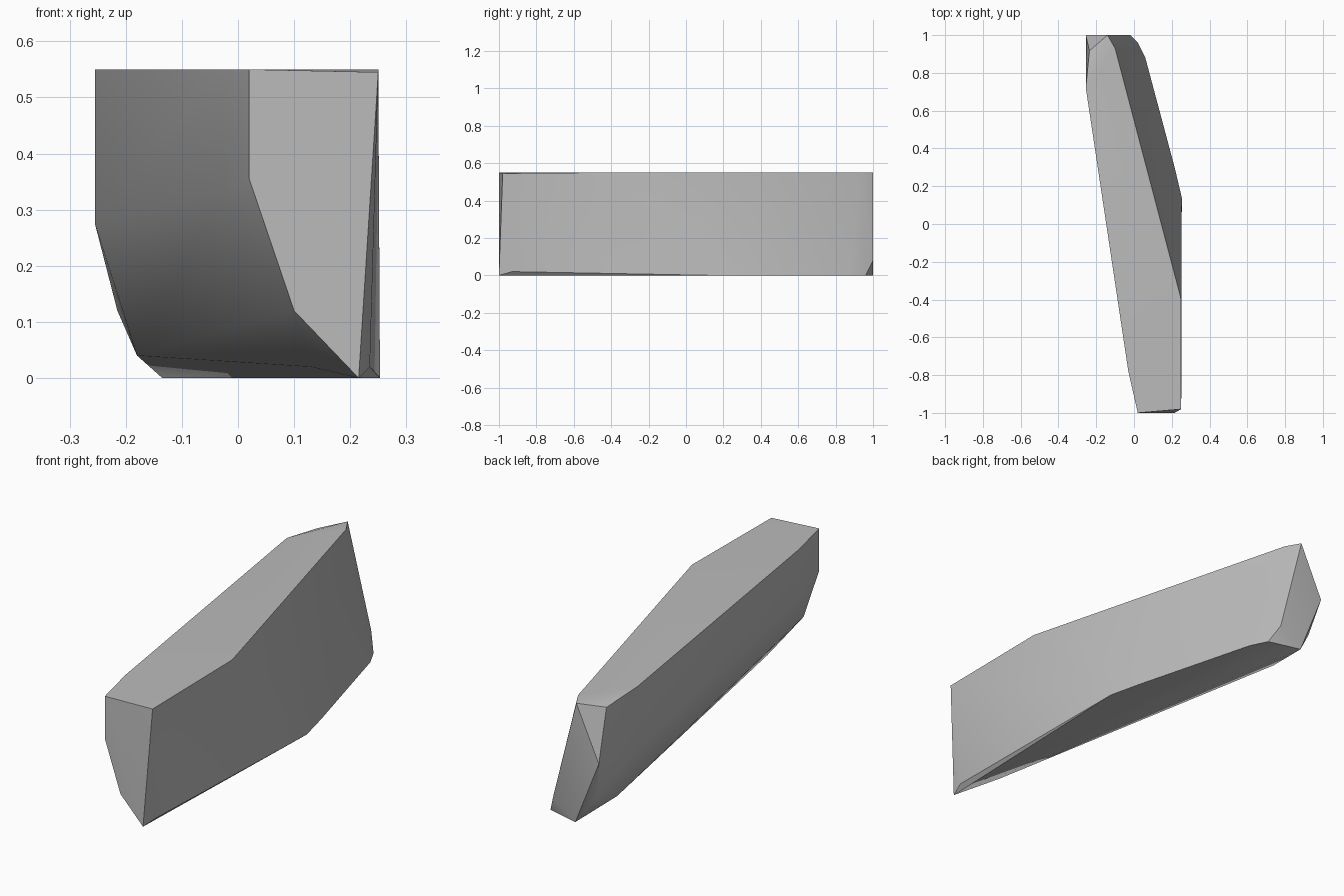
import bpy
import bmesh
import math

# Remove the default cube
default_cube = bpy.data.objects.get("Cube")
if default_cube:
    bpy.data.objects.remove(default_cube, do_unlink=True)


def make_material(name, colour):
    material = bpy.data.materials.new(name)
    material.use_nodes = True
    material.diffuse_color = colour
    material.node_tree.nodes["Principled BSDF"].inputs["Base Color"].default_value = colour
    return material


def hull_object(name, outlines, material):
    """Wrap a convex shell around the outlines of a faceted block."""
    bm = bmesh.new()
    for outline in outlines:
        for point in outline:
            bm.verts.new(point)
    bmesh.ops.convex_hull(bm, input=bm.verts[:])
    loose = [v for v in bm.verts if not v.link_faces]
    bmesh.ops.delete(bm, geom=loose, context="VERTS")
    bmesh.ops.recalc_face_normals(bm, faces=bm.faces[:])
    mesh = bpy.data.meshes.new(name)
    bm.to_mesh(mesh)
    bm.free()
    mesh.materials.append(material)
    block = bpy.data.objects.new(name, mesh)
    bpy.context.collection.objects.link(block)
    return block


HEIGHT = 0.55

# Flat upper surface, running from the front end to the back end
top_outline = [(x, y, HEIGHT) for x, y in (
    (0.02, -1), (0.25, -0.4), (-0.1, 0.93), (-0.14, 1), (-0.255, 0.72), (-0.03, -0.78))]

# Flat underside, shifted toward the left side
bottom_outline = [(x, y, 0) for x, y in (
    (0.215, -1), (0.253, 0.14), (0.215, 0.3), (0.06, 0.88), (0.02, 0.96), (-0.135, 1))]

# Front end face, with its chipped corners
front_end = [(0.02, -1, 0.355), (0.1, -1, 0.12), (0.25, -0.98, 0.545), (0.235, -0.93, 0.02)]

# Back end face, with its chipped corners
back_end = [(-0.255, 1, 0.3), (-0.236, 0.917, 0.525), (-0.02, 1, 0.08), (-0.215, 0.96, 0.12)]

# Rounded lower right flank
right_flank = [(-0.255, 0.72, 0.275), (-0.18, 0.76, 0.04), (-0.03, -0.78, 0.33), (0.13, -0.78, 0.02)]

stone_grey = make_material("stone grey", (0.5, 0.5, 0.5, 1))
stone = hull_object(
    "stone_block",
    [top_outline, bottom_outline, front_end, back_end, right_flank],
    stone_grey)

# Soft shading over shallow facets, crisp edges elsewhere
bpy.ops.object.select_all(action="DESELECT")
stone.select_set(True)
bpy.context.view_layer.objects.active = stone
bpy.ops.object.shade_smooth_by_angle(angle=math.radians(35))
